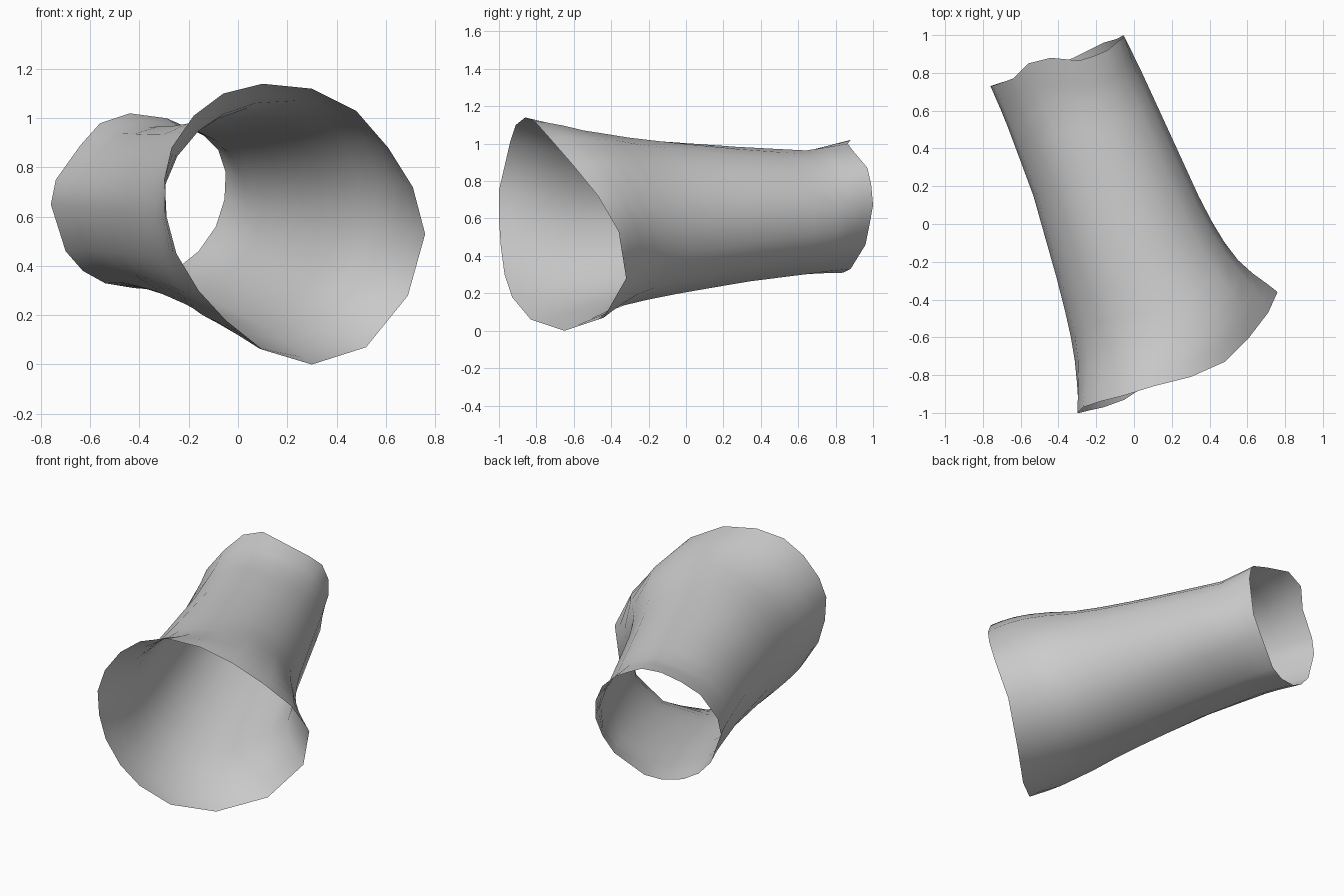
import bpy, bmesh, math
from mathutils import Vector

cube = bpy.data.objects.get("Cube")
if cube:
    bpy.data.objects.remove(cube, do_unlink=True)

# Rim outlines, from the top round over the left side (+x)
FRONT_RIM = [(.10, -.86, 1.14), (.30, -.81, 1.12), (.48, -.73, 1.03), (.61, -.60, .88),
             (.71, -.47, .72), (.76, -.36, .53), (.69, -.32, .28), (.52, -.44, .07),
             (.30, -.65, 0), (.10, -.83, .06), (-.05, -.93, .18), (-.16, -.97, .30),
             (-.25, -.99, .45), (-.29, -1, .60), (-.30, -1, .75), (-.27, -.97, .88),
             (-.18, -.94, 1.01), (-.06, -.91, 1.10)]
BACK_RIM = [(-.29, .865, 1.0), (-.21, .89, .965), (-.14, .92, .93), (-.08, .97, .87),
            (-.05, .99, .78), (-.055, 1, .67), (-.09, .98, .56), (-.16, .96, .46),
            (-.32, .88, .33), (-.42, .84, .31), (-.54, .80, .33), (-.63, .77, .38),
            (-.70, .75, .46), (-.76, .73, .65), (-.74, .735, .75), (-.64, .77, .89),
            (-.56, .85, .98), (-.44, .88, 1.02)]
# Elliptical sections: distance along axis, side offset, half width, centre height, half height
SECTIONS = [(-.85, 0, .655, .57, .575), (-.72, -.003, .61, .567, .545),
            (-.60, -.006, .566, .568, .508), (-.47, -.03, .51, .577, .477),
            (-.35, -.047, .472, .586, .451), (-.18, -.051, .443, .596, .424),
            (0, -.051, .424, .604, .401), (.35, -.041, .397, .619, .361),
            (.78, -.047, .382, .636, .329), (1, -.055, .38, .642, .321)]
STATIONS = [0, .04, .09, .15, .22, .3, .4, .52, .65, .78, .87, .92, .96, 1]

AXIS = Vector((-.371, .928, 0)).normalized()
SIDE = Vector((AXIS.y, -AXIS.x, 0))


def section(s):
    """Section sizes at distance s along the axis."""
    s = min(max(s, SECTIONS[0][0]), SECTIONS[-1][0])
    for a, b in zip(SECTIONS, SECTIONS[1:]):
        if s <= b[0]:
            f = (s - a[0]) / (b[0] - a[0])
            return [p + (q - p) * f for p, q in zip(a[1:], b[1:])]


def wall_point(s, angle):
    off, width, height, rise = section(s)
    return (AXIS * s + SIDE * (off + width * math.sin(angle))
            + Vector((0, 0, height + rise * math.cos(angle))))


def locate(p):
    """Axis distance, angle round the wall, and offset from the wall of a rim point."""
    s = p.dot(AXIS)
    off, width, height, rise = section(s)
    angle = math.atan2((p.dot(SIDE) - off) / width, (p.z - height) / rise)
    return s, angle, p - wall_point(s, angle)


# Tube wall: runs from each front rim point to its back rim point
bm = bmesh.new()
columns = []
for a, b in zip(FRONT_RIM, BACK_RIM):
    s0, angle0, gap0 = locate(Vector(a))
    s1, angle1, gap1 = locate(Vector(b))
    turn = (angle1 - angle0 + math.pi) % math.tau - math.pi
    column = []
    for t in STATIONS:
        p = wall_point(s0 + (s1 - s0) * t, angle0 + turn * t)
        p += gap0 * max(0, 1 - t / .22) ** 1.5 + gap1 * max(0, 1 - (1 - t) / .13)
        column.append(bm.verts.new(p))
    columns.append(column)
for c0, c1 in zip(columns, columns[1:] + columns[:1]):
    for k in range(len(STATIONS) - 1):
        bm.faces.new((c0[k], c1[k], c1[k + 1], c0[k + 1]))

mesh = bpy.data.meshes.new("flared_tube")
bm.to_mesh(mesh)
bm.free()
tube = bpy.data.objects.new("flared_tube", mesh)
bpy.context.collection.objects.link(tube)

# Plain grey
grey = bpy.data.materials.new("light_grey")
grey.use_nodes = True
colour = (.6, .6, .6, 1)
grey.diffuse_color = colour
for node in grey.node_tree.nodes:
    if node.type == 'BSDF_PRINCIPLED':
        node.inputs["Base Color"].default_value = colour
mesh.materials.append(grey)

bpy.ops.object.select_all(action='DESELECT')
tube.select_set(True)
bpy.context.view_layer.objects.active = tube
bpy.ops.object.shade_smooth_by_angle(angle=math.radians(50))
